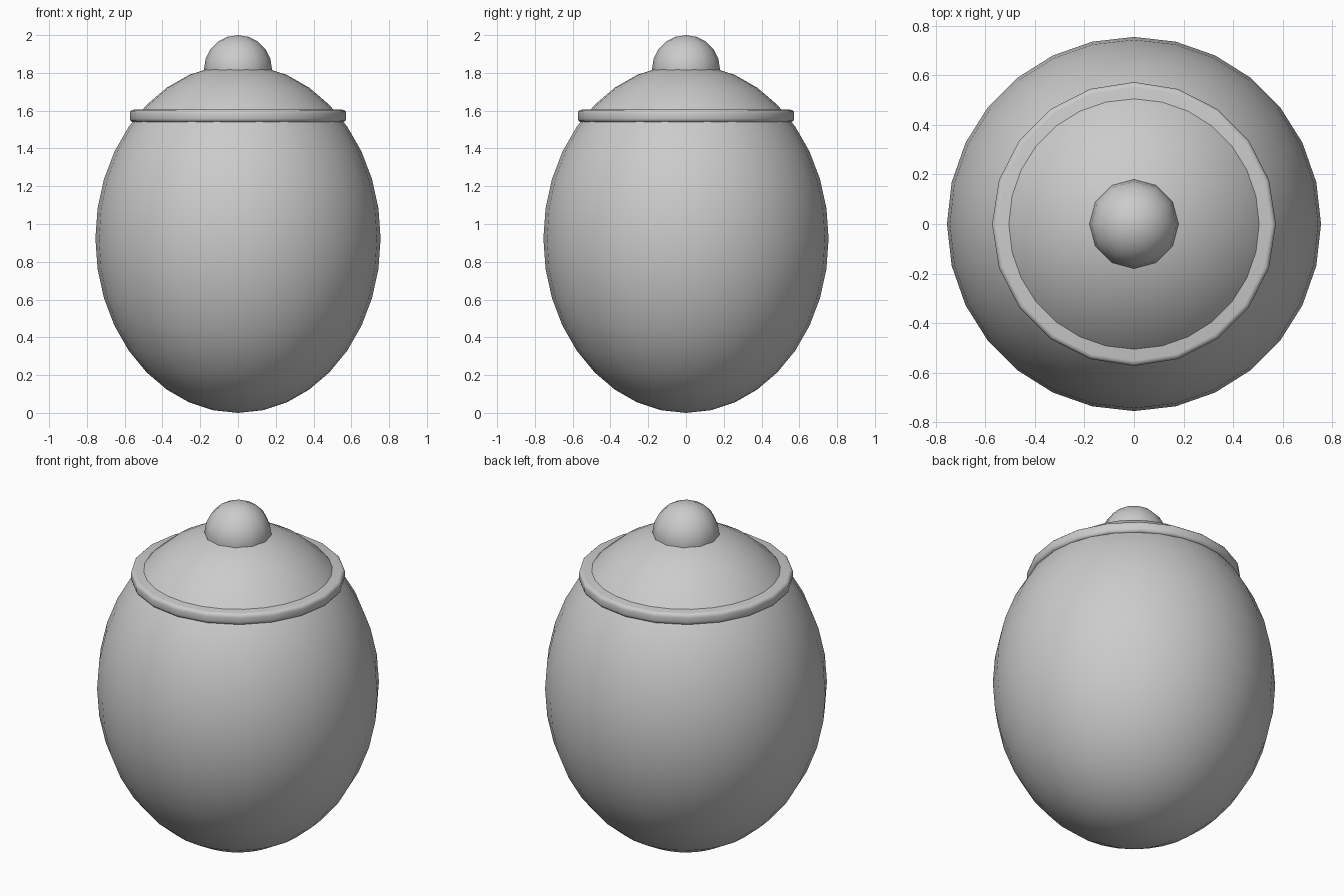
import bpy
import math

cube = bpy.data.objects.get("Cube")
if cube:
    bpy.data.objects.remove(cube, do_unlink=True)

# One plain grey for the whole jar
grey = bpy.data.materials.new("plain_grey")
grey.use_nodes = True
colour = (0.6, 0.6, 0.6, 1)
grey.diffuse_color = colour
grey.node_tree.nodes["Principled BSDF"].inputs["Base Color"].default_value = colour


def finish(name, angle):
    obj = bpy.context.object
    obj.name = name
    obj.data.materials.append(grey)
    bpy.ops.object.shade_smooth_by_angle(angle=math.radians(angle))
    return obj


def ellipsoid(name, segments, rings, z, radius, half_height):
    bpy.ops.mesh.primitive_uv_sphere_add(
        segments=segments, ring_count=rings, radius=1, location=(0, 0, z))
    bpy.context.object.scale = (radius, radius, half_height)
    bpy.ops.object.transform_apply(location=False, rotation=False, scale=True)
    return finish(name, 40)


# Egg-shaped jar, its top forming the lid dome
ellipsoid("jar_body", 28, 18, 0.9225, 0.755, 0.9225)

# Round handle on the lid
ellipsoid("lid_knob", 12, 10, 1.82, 0.18, 0.18)

# Flat rim with rounded edges around the lid
bpy.ops.mesh.primitive_cylinder_add(
    vertices=20, radius=0.573, depth=0.066, location=(0, 0, 1.572))
rim = bpy.context.object
bevel = rim.modifiers.new("rounded_edges", 'BEVEL')
bevel.width = 0.02
bevel.segments = 3
bevel.limit_method = 'ANGLE'
bevel.angle_limit = math.radians(40)
bpy.ops.object.modifier_apply(modifier=bevel.name)
finish("lid_rim", 40)
